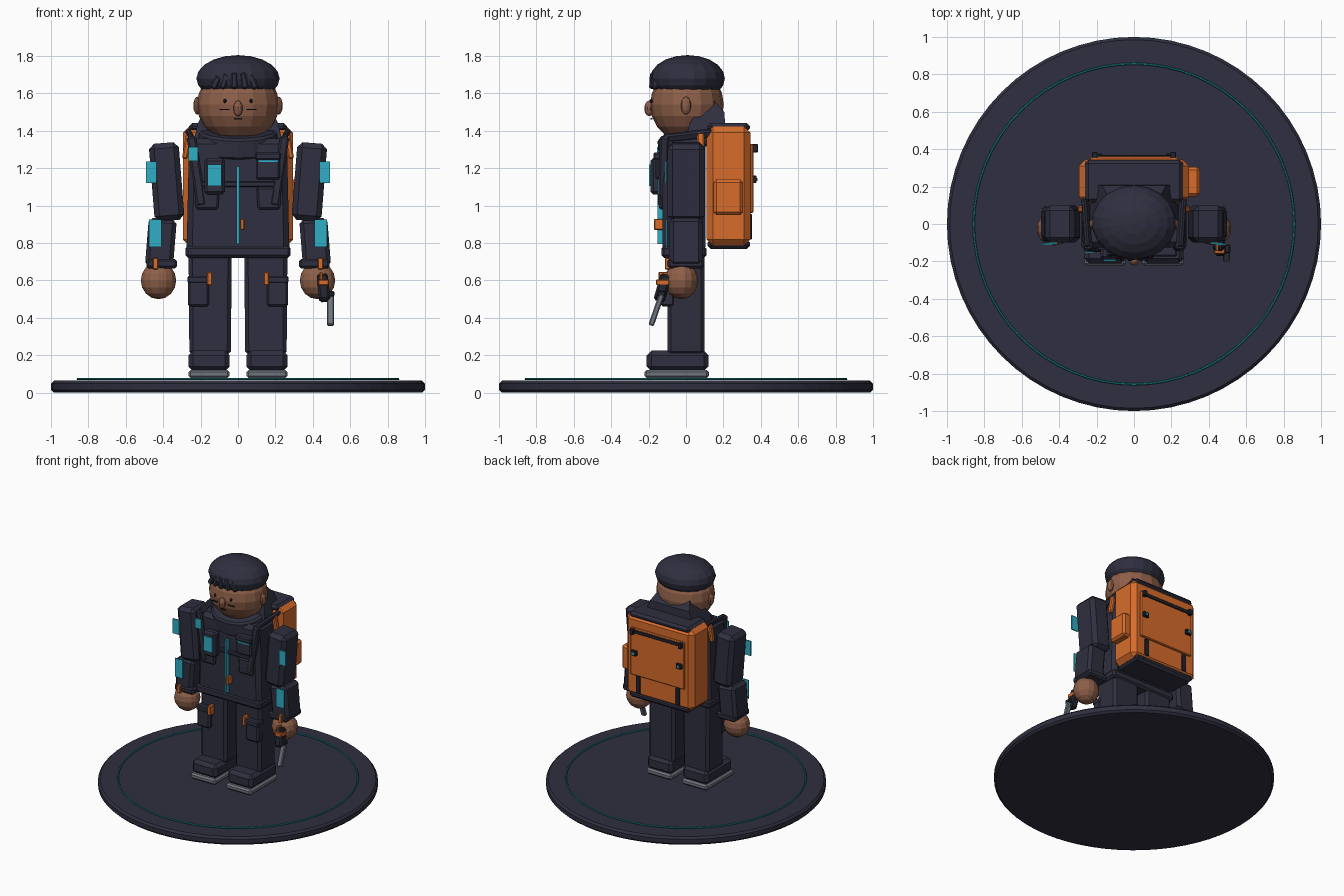
import bpy, bmesh, math
from mathutils import Vector, Matrix

if "Cube" in bpy.data.objects:
    bpy.data.objects.remove(bpy.data.objects["Cube"])


def material(name, rgb):
    m = bpy.data.materials.new(name)
    m.diffuse_color = (*rgb, 1)
    m.use_nodes = True
    m.node_tree.nodes["Principled BSDF"].inputs["Base Color"].default_value = m.diffuse_color
    return m


NAVY = material("navy fabric", (0.028, 0.028, 0.050))
BLACK = material("dark trim", (0.016, 0.017, 0.028))
ORANGE = material("orange", (0.68, 0.15, 0.025))
SKIN = material("brown skin", (0.27, 0.115, 0.066))
TEAL = material("teal", (0.03, 0.42, 0.56))
RING = material("ring teal", (0.01, 0.25, 0.27))
GREY = material("grey", (0.16, 0.18, 0.21))


def finish(name, bm, mat, bevel=0.0, segs=1):
    if bevel:
        bmesh.ops.bevel(bm, geom=[e for e in bm.edges if e.calc_face_angle(0) > 0.5],
                        offset=bevel, segments=segs, affect='EDGES', profile=0.5)
    bmesh.ops.recalc_face_normals(bm, faces=bm.faces)
    me = bpy.data.meshes.new(name)
    bm.to_mesh(me)
    bm.free()
    me.materials.append(mat)
    ob = bpy.data.objects.new(name, me)
    bpy.context.collection.objects.link(ob)
    return ob


def box(name, x, y, z, mat, bevel=0.0, taper=1.0, segs=1):
    """Box from (min, max) ranges; taper scales the top in x."""
    bm = bmesh.new()
    bmesh.ops.create_cube(bm, size=1)
    cx = sum(x) / 2
    for v in bm.verts:
        top = v.co.z > 0
        v.co = Vector([(r[0] + r[1]) / 2 + c * (r[1] - r[0]) for r, c in zip((x, y, z), v.co)])
        if top:
            v.co.x = cx + (v.co.x - cx) * taper
    return finish(name, bm, mat, bevel, segs)


def limb(name, a, b, w, d, mat, bevel=0.0):
    """Box running from point a up to point b, w wide and d deep."""
    a, b = Vector(a), Vector(b)
    axis = (b - a).normalized()
    side = Vector((0, 1, 0)).cross(axis).normalized()
    rot = Matrix((side, axis.cross(side), axis)).transposed().to_4x4()
    bm = bmesh.new()
    bmesh.ops.create_cube(bm, size=1)
    bmesh.ops.scale(bm, vec=(w, d, (b - a).length), verts=bm.verts)
    bmesh.ops.transform(bm, matrix=Matrix.Translation((a + b) / 2) @ rot, verts=bm.verts)
    return finish(name, bm, mat, bevel)


def ball(name, loc, r, mat, u=14, v=9, floor=None):
    """Faceted ellipsoid, optionally flattened below a floor height."""
    bm = bmesh.new()
    bmesh.ops.create_uvsphere(bm, u_segments=u, v_segments=v, radius=1)
    bmesh.ops.scale(bm, vec=r, verts=bm.verts)
    bmesh.ops.translate(bm, vec=loc, verts=bm.verts)
    if floor is not None:
        cut = bmesh.ops.bisect_plane(bm, geom=bm.verts[:] + bm.edges[:] + bm.faces[:],
                                     plane_co=(0, 0, floor), plane_no=(0, 0, -1), clear_outer=True)
        bmesh.ops.contextual_create(bm, geom=[e for e in cut['geom_cut']
                                              if isinstance(e, bmesh.types.BMEdge)])
    return finish(name, bm, mat)


def cone(name, loc, r1, r2, h, mat, sides, sy=1.0, tilt=0.0, bevel=0.0):
    bm = bmesh.new()
    bmesh.ops.create_cone(bm, cap_ends=True, segments=sides, radius1=r1, radius2=r2, depth=h)
    bmesh.ops.scale(bm, vec=(1, sy, 1), verts=bm.verts)
    bmesh.ops.transform(bm, matrix=Matrix.Translation(loc) @ Matrix.Rotation(tilt, 4, 'X'), verts=bm.verts)
    return finish(name, bm, mat, bevel)


def span(s, a, b):
    return (min(s * a, s * b), max(s * a, s * b))


# Round display base with a thin glowing ring
cone("base", (0, 0, 0.032), 1.0, 1.0, 0.064, NAVY, 64, bevel=0.015)
bpy.ops.mesh.primitive_torus_add(location=(0, 0, 0.073), major_radius=0.857, minor_radius=0.006,
                                 major_segments=64, minor_segments=6)
ring = bpy.context.object
ring.name = "base_ring"
ring.data.materials.append(RING)

# Legs, boots, arms and everything else that comes in pairs
for s, side in ((-1, "left"), (1, "right")):
    box("sole_" + side, span(s, .045, .265), (-.222, .122), (.078, .122), GREY, .012)
    box("boot_" + side, span(s, .045, .265), (-.21, .12), (.115, .225), NAVY, .025)
    box("leg_" + side, span(s, .038, .26), (-.10, .10), (.2, .78), NAVY, .02, 1.04)
    box("leg_pocket_" + side, span(s, .155, .268), (-.135, -.06), (.46, .615), NAVY, .012)
    box("pocket_flap_" + side, span(s, .15, .27), (-.14, -.06), (.585, .625), NAVY, .008)
    box("leg_tab_" + side, span(s, .138, .165), (-.148, -.09), (.575, .645), ORANGE, .004)

    limb("upper_arm_" + side, (s * .365, 0, .92), (s * .398, 0, 1.335), .16, .2, NAVY, .028)
    limb("forearm_" + side, (s * .423, 0, .67), (s * .402, 0, .93), .15, .18, NAVY, .022)
    box("cuff_" + side, span(s, .325, .49), (-.098, .095), (.665, .715), NAVY, .012)
    box("cuff_tab_" + side, span(s, .428, .455), (-.112, -.08), (.66, .72), ORANGE, .003)
    ball("hand_" + side, (s * .425, -.025, .6), (.097, .09, .1), SKIN, 14, 8)
    box("shoulder_patch_" + side, span(s, .435, .492), (-.112, -.103), (1.12, 1.235), TEAL)
    box("forearm_patch_" + side, span(s, .408, .475), (-.107, -.098), (.78, .925), TEAL)

    # Pack straps over the shoulders and down the chest
    limb("chest_strap_" + side, (s * .195, -.125, 1.0), (s * .25, -.115, 1.37), .05, .05, NAVY, .01)
    limb("shoulder_strap_" + side, (s * .245, -.12, 1.36), (s * .262, .14, 1.39), .03, .045, NAVY, .008)
    limb("strap_edge_" + side, (s * .285, .08, 1.25), (s * .26, .08, 1.40), .03, .04, ORANGE, .008)
    # Lower chest pockets
    box("waist_pocket_" + side, span(s, .105, .225), (-.145, -.1), (.98, 1.10), NAVY, .01, 1.1)

    # Face pairs
    ball("ear_" + side, (s * .218, 0, 1.535), (.022, .028, .048), SKIN, 10, 6)
    ball("eye_" + side, (s * .07, -.186, 1.56), (.009, .008, .011), BLACK, 8, 6)
    box("cheek_line_" + side, span(s, .045, .098), (-.194, -.186), (1.511, 1.518), BLACK)

# Jacket
box("jacket", (-.275, .275), (-.125, .105), (.75, 1.36), NAVY, .03, .95)
box("jacket_hem", (-.282, .282), (-.132, .11), (.72, .785), NAVY, .015)
box("chest_band", (-.2, .2), (-.142, -.1), (1.1, 1.13), NAVY, .006)
box("zip", (-.008, .008), (-.152, -.12), (.795, 1.21), TEAL)
box("zip_pull", (.013, .034), (-.17, -.12), (.87, .93), ORANGE, .004)
box("strap_light", (-.265, -.215), (-.156, -.148), (1.24, 1.315), TEAL)
box("device", (-.18, -.07), (-.19, -.12), (1.06, 1.255), NAVY, .015)
box("device_screen", (-.163, -.087), (-.199, -.189), (1.105, 1.22), TEAL)
box("chest_pocket", (.095, .225), (-.165, -.11), (1.14, 1.27), NAVY, .01)
box("chest_pocket_flap", (.09, .23), (-.175, -.11), (1.245, 1.285), NAVY, .008)
box("pocket_stripe", (.11, .215), (-.172, -.164), (1.234, 1.243), TEAL)

# Collar rising toward the back, and the folded hood
cone("collar", (0, .01, 1.345), .235, .205, .11, NAVY, 16, .75, .28, .012)
bm = bmesh.new()
loops = []
for s in (-1, 1):
    loops.append([bm.verts.new((s * w, y, z)) for y, z, w in (
        (-.01, 1.33, .24), (.02, 1.44, .215), (.09, 1.55, .16),
        (.15, 1.56, .14), (.205, 1.5, .17), (.215, 1.35, .23))])
    bm.faces.new(loops[-1])
for i in range(6):
    j = (i + 1) % 6
    bm.faces.new((loops[0][i], loops[0][j], loops[1][j], loops[1][i]))
finish("hood", bm, NAVY, .02)

# Head, face and hair
ball("head", (0, .005, 1.54), (.22, .197, .2), SKIN, 16, 10)
ball("nose", (0, -.197, 1.52), (.026, .026, .042), SKIN, 10, 7)
box("mouth", (-.022, .022), (-.19, -.18), (1.462, 1.47), BLACK)
ball("hair", (0, .008, 1.68), (.226, .2, .125), NAVY, 18, 10, 1.598)
for i, (x, drop, lean) in enumerate(((-.115, .0, .02), (-.07, .015, .015), (-.02, .02, 0),
                                     (.03, .02, -.01), (.075, .01, -.02))):
    y = -.185 + abs(x) * .25
    limb(f"fringe_{i}", (x - lean, y, 1.625), (x + lean * .5, y + .005, 1.69 + drop),
         .034, .035, NAVY, .008)

# Backpack
box("pack", (-.295, .295), (.11, .345), (.785, 1.425), ORANGE, .035)
box("pack_lid", (-.262, .262), (.115, .342), (1.395, 1.442), NAVY, .018)
box("pack_bottom", (-.262, .262), (.115, .342), (.768, .82), NAVY, .018)
box("pack_flap", (-.235, .235), (.33, .36), (.96, 1.33), ORANGE, .006)
box("pack_top_strap", (-.22, .22), (.35, .368), (1.295, 1.32), BLACK, .003)
box("pack_side_pocket", (.28, .352), (.148, .305), (.95, 1.14), ORANGE, .015)
for s, side in ((-1, "left"), (1, "right")):
    box("pack_strap_end_" + side, span(s, .195, .225), (.35, .385), (1.285, 1.33), BLACK, .004)
    box("pack_lower_strap_" + side, span(s, .155, .19), (.335, .353), (.82, .955), BLACK, .003)
    box("pack_buckle_" + side, span(s, .172, .222), (.35, .377), (1.12, 1.16), BLACK, .004)
    box("buckle_light_" + side, span(s, .188, .206), (.376, .382), (1.131, 1.149), TEAL)

# Hand tool: dark grip, orange collar and slanted grey rod
limb("tool_grip", (.465, -.145, .49), (.45, -.105, .63), .06, .06, BLACK, .012)
box("tool_band", (.43, .486), (-.16, -.09), (.575, .605), ORANGE, .004)
box("tool_switch", (.437, .452), (-.145, -.09), (.6, .645), ORANGE, .003)
limb("tool_rod", (.495, -.187, .36), (.495, -.128, .53), .038, .03, GREY, .006)
box("tool_joint", (.45, .515), (-.155, -.11), (.515, .545), BLACK, .006)
